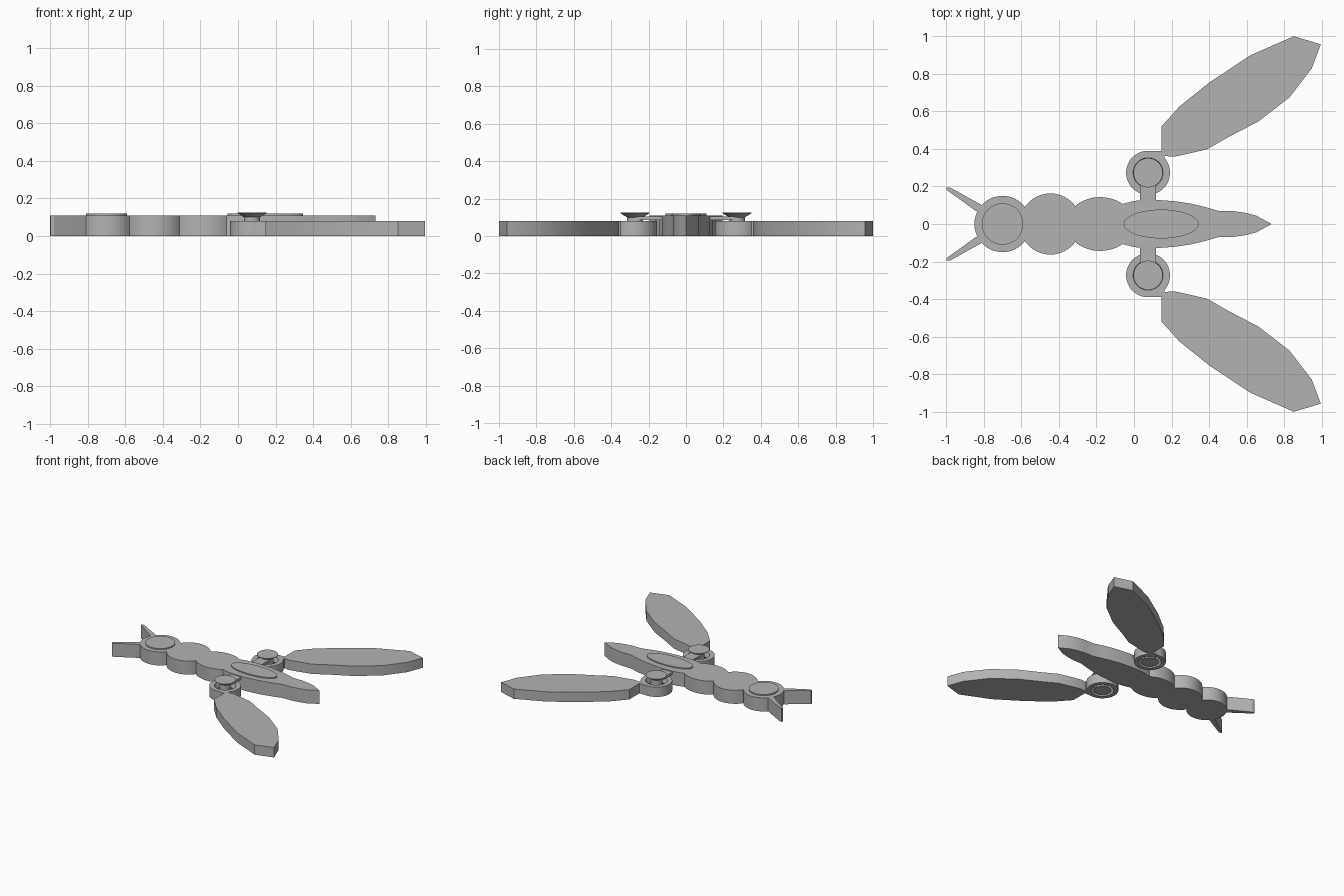
import bpy, bmesh, math

cube = bpy.data.objects.get("Cube")
if cube:
    bpy.data.objects.remove(cube, do_unlink=True)

grey = bpy.data.materials.new("plain_grey")
grey.use_nodes = True
grey.diffuse_color = (0.45, 0.45, 0.45, 1)
grey.node_tree.nodes["Principled BSDF"].inputs["Base Color"].default_value = grey.diffuse_color


def finish(name, bm):
    bmesh.ops.recalc_face_normals(bm, faces=bm.faces)
    mesh = bpy.data.meshes.new(name)
    bm.to_mesh(mesh)
    bm.free()
    mesh.materials.append(grey)
    obj = bpy.data.objects.new(name, mesh)
    bpy.context.collection.objects.link(obj)
    bpy.ops.object.select_all(action='DESELECT')
    obj.select_set(True)
    bpy.context.view_layer.objects.active = obj
    bpy.ops.object.shade_smooth_by_angle(angle=math.radians(20))


def prism(name, outline, z0, z1):
    """Extrude a flat outline from z0 up to z1."""
    bm = bmesh.new()
    face = bm.faces.new([bm.verts.new((x, y, z0)) for x, y in outline])
    top = bmesh.ops.extrude_face_region(bm, geom=[face], use_keep_orig=True)["geom"]
    verts = [v for v in top if isinstance(v, bmesh.types.BMVert)]
    bmesh.ops.translate(bm, verts=verts, vec=(0, 0, z1 - z0))
    finish(name, bm)


def lathe(name, profile, centre, closed, steps=48):
    """Revolve an (r, z) profile round a vertical axis."""
    bm = bmesh.new()
    angles = [2 * math.pi * i / steps for i in range(steps)]
    rings = [[bm.verts.new((centre[0] + r * math.cos(a), centre[1] + r * math.sin(a), z))
              for a in angles] for r, z in profile]
    pairs = list(zip(rings, rings[1:]))
    if closed:
        pairs.append((rings[-1], rings[0]))
    else:
        bm.faces.new(rings[0])
        bm.faces.new(rings[-1])
    for a, b in pairs:
        for i in range(steps):
            j = (i + 1) % steps
            bm.faces.new((a[i], a[j], b[j], b[i]))
    finish(name, bm)


def ellipse(cx, rx, ry, steps=64):
    return [(cx + rx * math.cos(2 * math.pi * i / steps),
             ry * math.sin(2 * math.pi * i / steps)) for i in range(steps)]


def lobe(cx, rx, ry, x0, x1, steps=16):
    """Upper arc of an ellipse on the centre line, from x0 to x1."""
    a0, a1 = (math.acos(max(-1, min(1, (x - cx) / rx))) for x in (x0, x1))
    angles = [a0 + (a1 - a0) * i / steps for i in range(steps + 1)]
    return [(cx + rx * math.cos(a), ry * math.sin(a)) for a in angles]


# Body: three round lobes running into a tapered tail
BODY = 0.11
upper = lobe(-0.70, 0.15, 0.15, -0.85, -0.579)
upper += lobe(-0.445, 0.163, 0.163, -0.576, -0.312)
upper += lobe(-0.18, 0.18, 0.143, -0.308, -0.06)
upper += [(0.0, 0.123), (0.07, 0.128), (0.14, 0.127), (0.22, 0.121), (0.30, 0.109),
          (0.38, 0.09), (0.45, 0.07), (0.53, 0.069), (0.59, 0.06), (0.65, 0.045)]
lower = [(x, -y) for x, y in reversed(upper[1:])]
prism("body", upper + [(0.733, 0)] + lower, 0, BODY)

# Raised plates on the head and back
prism("head_plate", ellipse(-0.70, 0.11, 0.11), BODY, 0.119)
prism("back_plate", ellipse(0.145, 0.2, 0.077), BODY, 0.119)

HINGE = (0.075, 0.273)
antenna = [(-1.0, 0.183), (-0.998, 0.195), (-0.98, 0.195),
           (-0.80, 0.095), (-0.74, 0.05), (-0.84, 0.068)]
wing = [(0.085, 0.388), (0.147, 0.39), (0.147, 0.52), (0.243, 0.627), (0.403, 0.755),
        (0.621, 0.899), (0.851, 1.0), (0.995, 0.957), (0.947, 0.829), (0.829, 0.675),
        (0.664, 0.547), (0.499, 0.461), (0.387, 0.397), (0.215, 0.358), (0.165, 0.362),
        (0.16, 0.347)]
ring = [(0.085, 0), (0.117, 0), (0.117, 0.08), (0.08, 0.08), (0.065, 0.04)]
pin = [(0.064, 0), (0.043, 0.03), (0.043, 0.1), (0.078, 0.122), (0.078, 0.126)]
arm = [(0.032, 0.1), (0.118, 0.1), (0.118, HINGE[1]), (0.032, HINGE[1])]

# Paired parts, one set for each side
for side, s in (("left", 1), ("right", -1)):
    def flip(points):
        return [(x, s * y) for x, y in points]

    centre = (HINGE[0], s * HINGE[1])
    prism(side + "_antenna", flip(antenna), 0, BODY)
    prism(side + "_wing", flip(wing), 0, 0.08)
    lathe(side + "_hinge_ring", ring, centre, True)
    lathe(side + "_hinge_pin", pin, centre, False)
    prism(side + "_hinge_arm", flip(arm), 0.085, 0.104)
